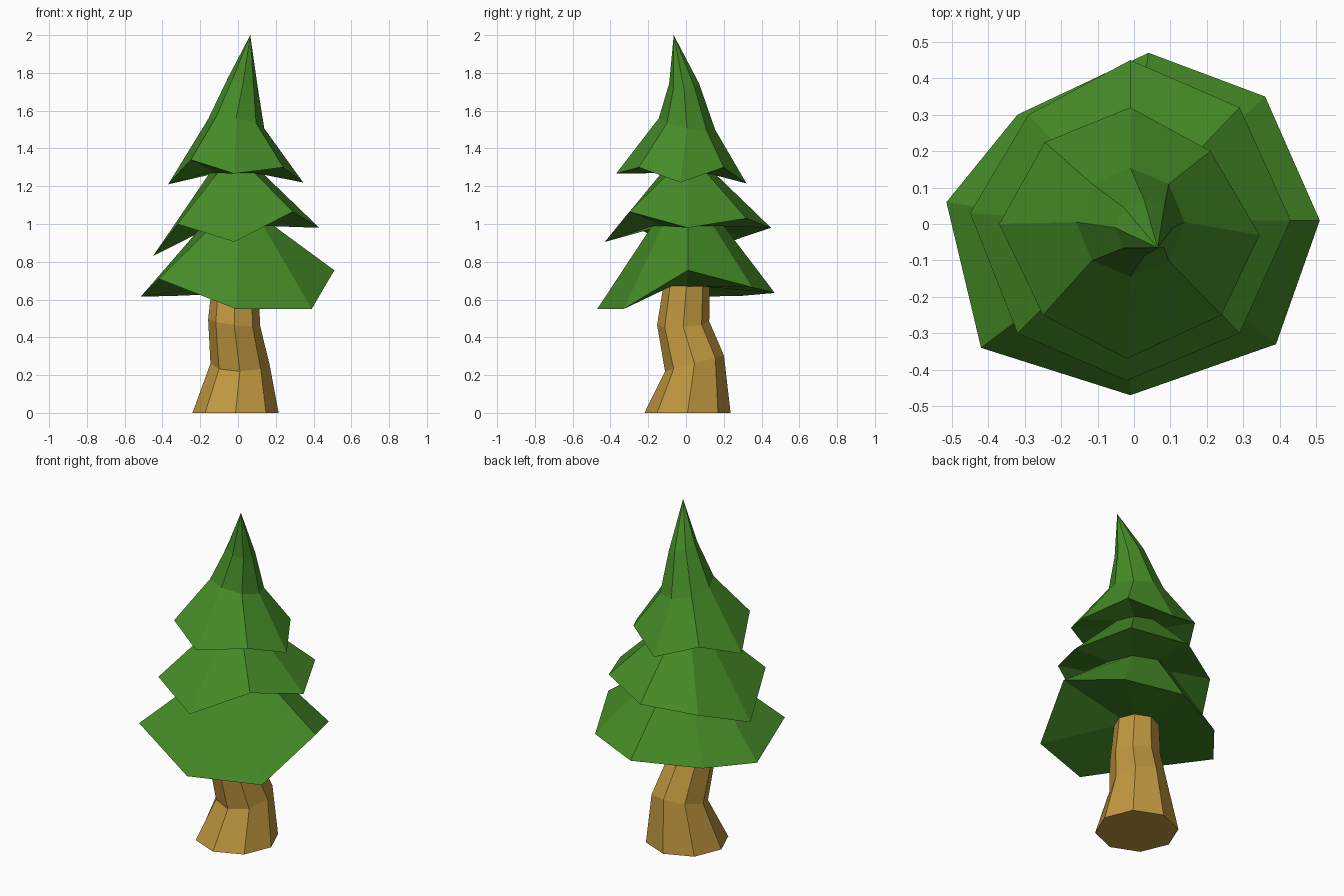
import bpy, bmesh, math


def ring(cx, cy, z, r, tx=0, ty=0):
    """Octagon starting at +x, counter-clockwise; tx/ty tilt it in z."""
    pts = []
    for i in range(8):
        a = i * math.pi / 4
        x, y = r * math.cos(a), r * math.sin(a)
        pts.append((cx + x, cy + y, z + tx * x + ty * y))
    return pts


def loft(name, rings, color, tip=None):
    bm = bmesh.new()
    loops = [[bm.verts.new(p) for p in r] for r in rings]
    for a, b in zip(loops, loops[1:]):
        for i in range(8):
            j = (i + 1) % 8
            bm.faces.new((a[i], a[j], b[j], b[i]))
    bm.faces.new(loops[0][::-1])
    if tip:
        t = bm.verts.new(tip)
        for i in range(8):
            bm.faces.new((loops[-1][i], loops[-1][(i + 1) % 8], t))
    else:
        bm.faces.new(loops[-1])
    bmesh.ops.recalc_face_normals(bm, faces=bm.faces)
    me = bpy.data.meshes.new(name)
    bm.to_mesh(me)
    bm.free()
    mat = bpy.data.materials.new(name + "_color")
    mat.diffuse_color = color
    me.materials.append(mat)
    ob = bpy.data.objects.new(name, me)
    bpy.context.collection.objects.link(ob)
    return ob


# Crooked trunk
loft("trunk", [
    ring(-0.013, 0.008, 0, 0.228),
    ring(0.01, 0.045, 0.262, 0.156, 0, 0.27),
    ring(-0.02, -0.015, 0.475, 0.138, -0.14, 0.07),
    ring(-0.016, 0.003, 0.68, 0.122),
], (0.53, 0.31, 0.05, 1))

# Drooping branch rims, lowest first
low = [(0.51, 0.01, 0.755), (0.36, 0.35, 0.665), (0.04, 0.47, 0.635), (-0.32, 0.30, 0.62),
       (-0.515, 0.06, 0.615), (-0.42, -0.34, 0.71), (-0.01, -0.47, 0.55), (0.39, -0.33, 0.55)]
mid = [(0.43, 0.01, 0.98), (0.29, 0.32, 1.03), (-0.01, 0.45, 0.98), (-0.29, 0.30, 0.93),
       (-0.45, 0.03, 0.83), (-0.32, -0.30, 1.0), (-0.02, -0.43, 0.905), (0.29, -0.30, 1.065)]
top = [(0.345, -0.03, 1.22), (0.21, 0.20, 1.30), (-0.01, 0.32, 1.215), (-0.245, 0.225, 1.30),
       (-0.37, 0.0, 1.21), (-0.25, -0.25, 1.34), (-0.02, -0.37, 1.267), (0.24, -0.25, 1.30)]

# Foliage: three tiers joined by necks, ending in a leaning tip
loft("foliage", [
    ring(-0.015, 0.003, 0.67, 0.115),
    low,
    ring(0, 0.01, 0.99, 0.19),
    mid,
    ring(-0.01, 0.01, 1.27, 0.14),
    top,
    ring(-0.01, 0.005, 1.53, 0.149, -0.16, -0.2),
    ring(0.027, -0.01, 1.745, 0.079, -0.4, 0),
], (0.06, 0.26, 0.02, 1), tip=(0.065, -0.065, 2.0))
